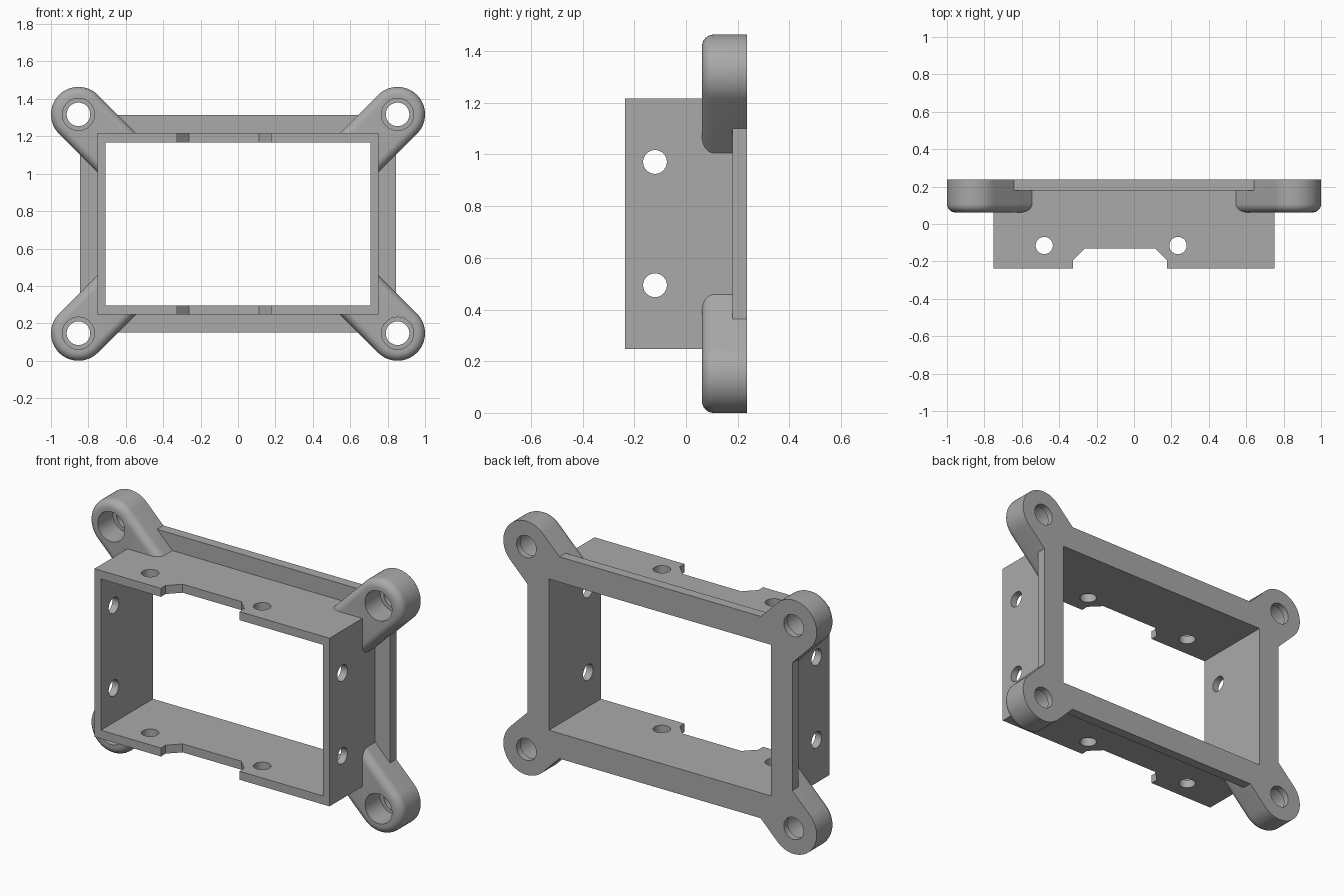
import bpy, bmesh, math
from mathutils import Vector

cube = bpy.data.objects.get("Cube")
if cube:
    bpy.data.objects.remove(cube, do_unlink=True)

grey = bpy.data.materials.new("plain grey")
grey.use_nodes = True
colour = (0.40, 0.40, 0.40, 1)
grey.diffuse_color = colour
grey.node_tree.nodes["Principled BSDF"].inputs["Base Color"].default_value = colour

MID_Z = 0.732          # centre height
BACK = 0.237           # rear face; the front of the sleeve is at -BACK
EAR_X, EAR_Z, EAR_R = 0.853, 0.585, 0.147
EAR_FRONT, FILLET = 0.062, 0.045


def loft(name, rings):
    """Solid through a list of rings of points, capped at both ends."""
    bm = bmesh.new()
    loops = [[bm.verts.new(p) for p in ring] for ring in rings]
    n = len(loops[0])
    for a, b in zip(loops, loops[1:]):
        for i in range(n):
            j = (i + 1) % n
            bm.faces.new((a[i], a[j], b[j], b[i]))
    bm.faces.new(loops[0])
    bm.faces.new(loops[-1])
    bmesh.ops.recalc_face_normals(bm, faces=bm.faces)
    mesh = bpy.data.meshes.new(name)
    bm.to_mesh(mesh)
    bm.free()
    mesh.materials.append(grey)
    obj = bpy.data.objects.new(name, mesh)
    bpy.context.collection.objects.link(obj)
    return obj


def block(name, half_x, half_z, y0, y1):
    """Box centred on x and on the middle height."""
    corners = ((-1, -1), (1, -1), (1, 1), (-1, 1))
    return loft(name, [[(sx * half_x, y, MID_Z + sz * half_z) for sx, sz in corners]
                       for y in (y0, y1)])


def drill(name, centre, axis, radius, length):
    """Cylinder along an axis, used as a cutter."""
    axis = Vector(axis)
    u = axis.orthogonal().normalized()
    v = axis.cross(u)
    angles = [math.tau * i / 48 for i in range(48)]
    return loft(name, [[Vector(centre) + axis * s + (u * math.cos(a) + v * math.sin(a)) * radius
                        for a in angles] for s in (-length / 2, length / 2)])


def ear(name, sx, sz):
    """Diagonal capsule with a rounded front edge."""
    outer = Vector((sx * EAR_X, 0, MID_Z + sz * EAR_Z))
    d = Vector((sx, 0, sz)).normalized()
    side = Vector((-d.z, 0, d.x))
    inner = outer - d * 0.3

    def ring(radius, y):
        points = []
        for centre, start in ((outer, -math.pi / 2), (inner, math.pi / 2)):
            for i in range(33):
                a = start + math.pi * i / 32
                p = centre + (d * math.cos(a) + side * math.sin(a)) * radius
                points.append((p.x, y, p.z))
        return points

    rings = [ring(EAR_R, BACK)]
    for i in range(9):
        a = math.pi / 2 * i / 8
        rings.append(ring(EAR_R - FILLET * (1 - math.cos(a)),
                          EAR_FRONT + FILLET * (1 - math.sin(a))))
    return loft(name, rings)


def combine(target, tool, operation):
    mod = target.modifiers.new(operation.lower(), "BOOLEAN")
    mod.operation, mod.solver, mod.object = operation, "EXACT", tool
    bpy.context.view_layer.objects.active = target
    bpy.ops.object.modifier_apply(modifier=mod.name)
    bpy.data.objects.remove(tool, do_unlink=True)


signs = [(sx, sz) for sx in (-1, 1) for sz in (-1, 1)]

# Sleeve, rear flange and four corner ears
frame = block("mounting_frame", 0.75, 0.485, -BACK, BACK)
combine(frame, block("rear_flange", 0.845, 0.582, 0.18, BACK), "UNION")
for sx, sz in signs:
    combine(frame, ear("corner_ear", sx, sz), "UNION")

# Rectangular opening through the sleeve
combine(frame, block("opening", 0.709, 0.436, -1, 1), "DIFFERENCE")

# Stepped screw holes in the ears
for sx, sz in signs:
    x, z = sx * EAR_X, MID_Z + sz * EAR_Z
    combine(frame, drill("screw_hole", (x, 0, z), (0, 1, 0), 0.063, 2), "DIFFERENCE")
    combine(frame, drill("counterbore", (x, -0.3, z), (0, 1, 0), 0.086, 1), "DIFFERENCE")

# Cross holes through the side walls and through the top and bottom walls
for z in (0.494, 0.971):
    combine(frame, drill("side_hole", (0, -0.12, z), (1, 0, 0), 0.046, 3), "DIFFERENCE")
for x in (-0.48, 0.235):
    combine(frame, drill("top_hole", (x, -0.115, MID_Z), (0, 0, 1), 0.046, 3), "DIFFERENCE")

# Chamfered notch in the front edge of the top and bottom walls
notch = [(-0.326, -0.5), (0.176, -0.5), (0.176, -0.194),
         (0.112, -0.13), (-0.262, -0.13), (-0.326, -0.194)]
combine(frame, loft("notch", [[(x, y, z) for x, y in notch] for z in (-1, 3)]), "DIFFERENCE")

# Smooth the curves, keep the edges sharp
bpy.ops.object.select_all(action="DESELECT")
frame.select_set(True)
bpy.context.view_layer.objects.active = frame
bpy.ops.object.shade_smooth_by_angle(angle=math.radians(30))
